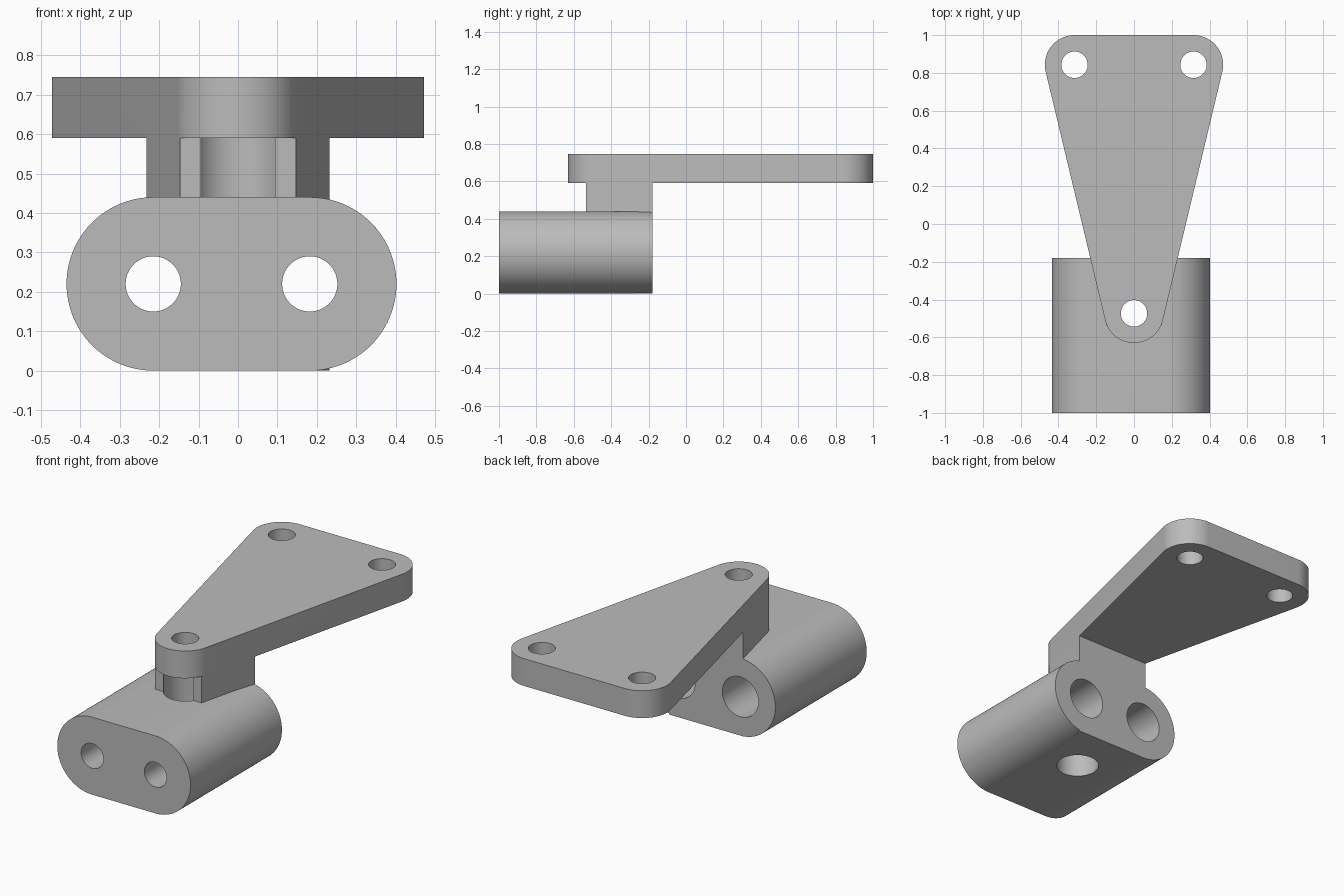
import bpy, bmesh
from math import cos, sin, pi, sqrt
from mathutils import Matrix, Vector

cube = bpy.data.objects.get("Cube")
if cube:
    bpy.data.objects.remove(cube, do_unlink=True)

grey = bpy.data.materials.new("light_grey")
grey.use_nodes = True
grey.diffuse_color = (0.5, 0.5, 0.5, 1)
bsdf = next(n for n in grey.node_tree.nodes if n.type == 'BSDF_PRINCIPLED')
bsdf.inputs["Base Color"].default_value = grey.diffuse_color
bsdf.inputs["Roughness"].default_value = 0.6

SEG = 96
Y_FRONT, Y_BACK = -1.0, -0.18         # base block ends
Z_MID, R_BLOCK = 0.22, 0.22
BOLT_X = (-0.215, 0.182)              # horizontal bolt holes
Z_PLATE, Z_TOP = 0.59, 0.745
R_CORNER, R_BOLT, R_HEAD = 0.157, 0.07, 0.113
PIVOT = Vector((0, -0.473))           # front plate hole
EARS = [Vector((s * 0.315, 0.843)) for s in (-1, 1)]
ALONG_Y = Matrix.Rotation(pi / 2, 4, 'X')   # maps (x, y, z) to (x, -z, y)


def prism(name, outline, low, high, turn=Matrix.Identity(4)):
    """Extrude a counter-clockwise 2D outline from low to high."""
    bm = bmesh.new()
    face = bm.faces.new([bm.verts.new((x, y, low)) for x, y in outline])
    grown = bmesh.ops.extrude_face_region(bm, geom=[face])["geom"]
    verts = [v for v in grown if isinstance(v, bmesh.types.BMVert)]
    bmesh.ops.translate(bm, verts=verts, vec=(0, 0, high - low))
    bm.transform(turn)
    bmesh.ops.recalc_face_normals(bm, faces=bm.faces)
    mesh = bpy.data.meshes.new(name)
    bm.to_mesh(mesh)
    bm.free()
    mesh.materials.append(grey)
    obj = bpy.data.objects.new(name, mesh)
    bpy.context.collection.objects.link(obj)
    return obj


def arc(centre, radius, start, end, steps):
    return [(centre[0] + radius * cos(start + (end - start) * i / steps),
             centre[1] + radius * sin(start + (end - start) * i / steps))
            for i in range(steps + 1)]


def circle(centre, radius):
    return arc(centre, radius, 0, 2 * pi, SEG)[:-1]


def combine(target, tool, operation):
    """Apply a boolean and discard the helper."""
    tool.hide_render = True
    mod = target.modifiers.new(tool.name, 'BOOLEAN')
    mod.operation, mod.object, mod.solver = operation, tool, 'EXACT'
    bpy.context.view_layer.update()
    graph = bpy.context.evaluated_depsgraph_get()
    mesh = bpy.data.meshes.new_from_object(target.evaluated_get(graph))
    target.modifiers.clear()
    target.data = mesh
    bpy.data.objects.remove(tool, do_unlink=True)


# Base block: rounded slot shape along y
slot = (arc((BOLT_X[1], Z_MID), R_BLOCK, -pi / 2, pi / 2, SEG // 2)
        + arc((BOLT_X[0], Z_MID), R_BLOCK, pi / 2, 3 * pi / 2, SEG // 2))
bracket = prism("mounting_bracket", slot, -Y_BACK, -Y_FRONT, ALONG_Y)

# Pedestal: tapered like the plate sides, running down through the block
side = EARS[1] - PIVOT
lean = Vector((side.y, -side.x)).normalized()     # outward side normal


def half_width(y):
    return (R_CORNER - lean.y * (y - PIVOT.y)) / lean.x


y_notch = -0.535
w0, w1 = half_width(y_notch), half_width(Y_BACK)
pedestal = prism("pedestal", [(-w0, y_notch), (w0, y_notch), (w1, Y_BACK), (-w1, Y_BACK)],
                 0, Z_PLATE)
combine(bracket, pedestal, 'UNION')

# Top plate: rounded triangle around three holes
tilt = lean.angle_signed(Vector((1, 0)))          # angle of the side normal
outline = (arc(EARS[1], R_CORNER, tilt, pi / 2, 32)
           + arc(EARS[0], R_CORNER, pi / 2, pi - tilt, 32)
           + arc(PIVOT, R_CORNER, pi - tilt, 2 * pi + tilt, 48))
combine(bracket, prism("top_plate", outline, Z_PLATE, Z_TOP), 'UNION')

# Vertical screw holes and the driver shaft below the front one
for centre in EARS + [PIVOT]:
    combine(bracket, prism("plate_hole", circle(centre, R_BOLT), Z_PLATE - 0.05, Z_TOP + 0.1),
            'DIFFERENCE')
combine(bracket, prism("driver_shaft", circle(PIVOT, R_HEAD), -0.1, Z_PLATE), 'DIFFERENCE')

# Horizontal bolt holes, counterbored from the back
for x in BOLT_X:
    for radius, front in ((R_BOLT, Y_FRONT - 0.1), (R_HEAD, -0.78)):
        combine(bracket, prism("bolt_hole", circle((x, Z_MID), radius), -Y_BACK - 0.1, -front, ALONG_Y),
                'DIFFERENCE')

# Smooth the curved walls and keep the rims sharp
bpy.ops.object.select_all(action='DESELECT')
bracket.select_set(True)
bpy.context.view_layer.objects.active = bracket
bpy.ops.object.shade_smooth_by_angle(angle=0.5)
